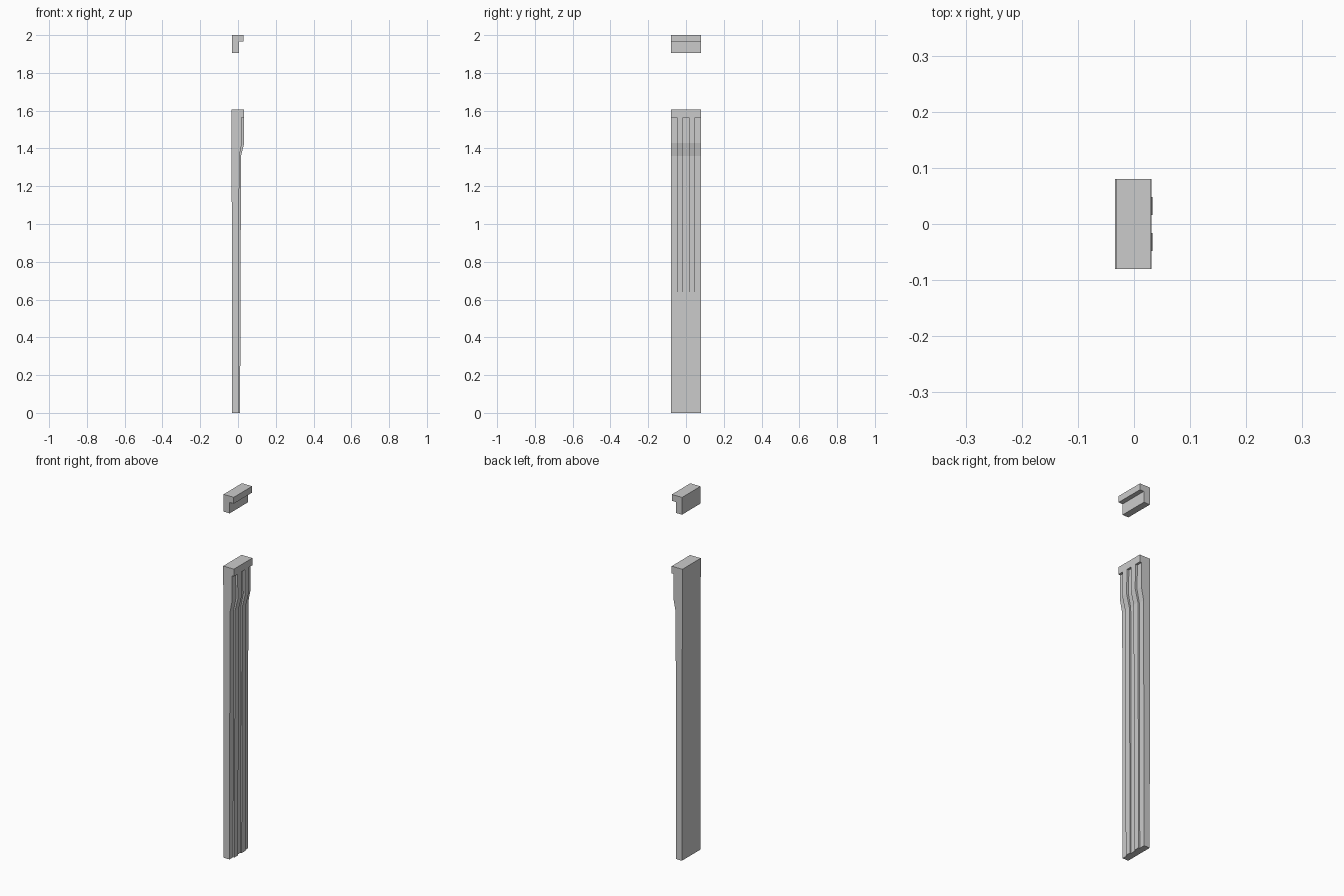
import bpy, bmesh

if "Cube" in bpy.data.objects:
    bpy.data.objects.remove(bpy.data.objects["Cube"])


def extrude_profile(name, profile, y0, y1):
    """Prism from an (x, z) side profile, running from y0 to y1."""
    bm = bmesh.new()
    face = bm.faces.new([bm.verts.new((x, y0, z)) for x, z in profile])
    new = bmesh.ops.extrude_face_region(bm, geom=[face])["geom"]
    verts = [v for v in new if isinstance(v, bmesh.types.BMVert)]
    bmesh.ops.translate(bm, verts=verts, vec=(0, y1 - y0, 0))
    bmesh.ops.recalc_face_normals(bm, faces=bm.faces)
    mesh = bpy.data.meshes.new(name)
    bm.to_mesh(mesh)
    bm.free()
    obj = bpy.data.objects.new(name, mesh)
    bpy.context.collection.objects.link(obj)
    return obj


# Pilaster shaft with flared top and overhanging cap
extrude_profile("pilaster_shaft", [
    (-0.031, 0), (0.004, 0), (0.007, 1.36), (0.021, 1.43), (0.019, 1.565),
    (0.031, 1.565), (0.031, 1.605), (-0.034, 1.605)], -0.08, 0.08)

# Two raised ribs following the shaft, flush with the cap at the top
for side, y in (("left", -0.032), ("right", 0.032)):
    extrude_profile(f"rib_{side}", [
        (0.003, 0), (0.011, 0), (0.016, 1.36), (0.033, 1.43),
        (0.031, 1.565), (0.018, 1.565), (0.018, 1.43), (0.005, 1.36)],
        y - 0.016, y + 0.016)

# Stepped cornice block floating above
extrude_profile("cornice_block", [
    (-0.032, 1.905), (0.005, 1.905), (0.005, 1.965), (0.030, 1.965),
    (0.030, 2.0), (-0.032, 2.0)], -0.08, 0.08)
